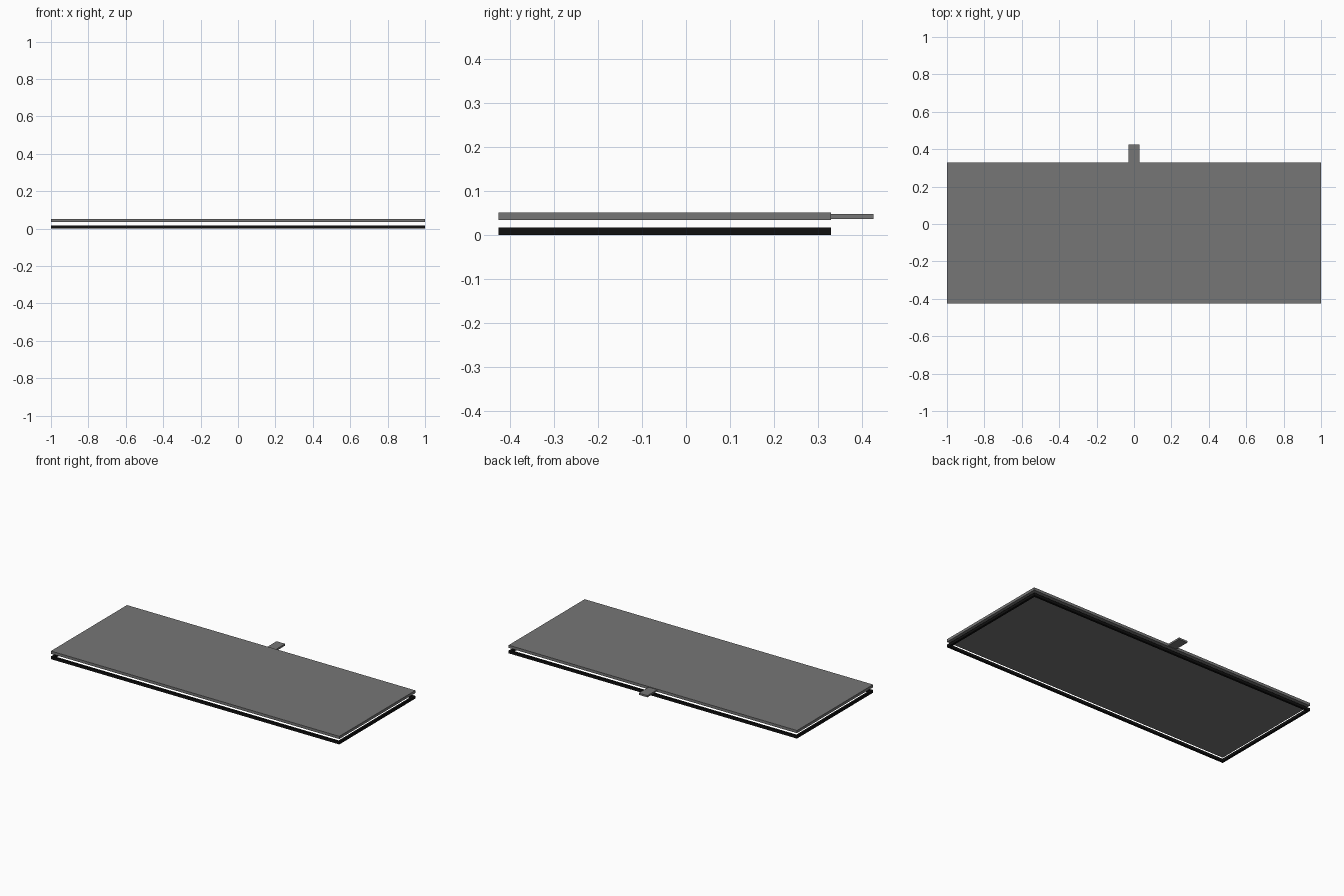
import bpy

if "Cube" in bpy.data.objects:
    bpy.data.objects.remove(bpy.data.objects["Cube"])


def material(name, value):
    m = bpy.data.materials.new(name)
    m.diffuse_color = (value, value, value, 1)
    m.use_nodes = True
    m.node_tree.nodes["Principled BSDF"].inputs["Base Color"].default_value = m.diffuse_color
    return m


def box(name, x, y, z, mat):
    (x0, x1), (y0, y1), (z0, z1) = x, y, z
    bpy.ops.mesh.primitive_cube_add(
        size=1, location=((x0 + x1) / 2, (y0 + y1) / 2, (z0 + z1) / 2))
    ob = bpy.context.object
    ob.name = name
    ob.scale = (x1 - x0, y1 - y0, z1 - z0)
    bpy.ops.object.transform_apply(location=False, rotation=False, scale=True)
    ob.data.materials.append(mat)
    return ob


grey = material("dark_grey", 0.18)
black = material("black", 0.005)

FRONT, BACK, T, BAR = -0.425, 0.329, 0.017, 0.013

# Flat panel with its connector tab at the back
box("panel", (-1, 1), (FRONT, BACK), (0.034, 0.051), grey)
box("connector_tab", (-0.03, 0.03), (BACK - 0.004, 0.425), (0.036, 0.047), grey)

# Thin open border under the panel: long bars, then side bars between them
for name, y in (("front", FRONT), ("back", BACK - BAR)):
    box(f"border_{name}", (-1, 1), (y, y + BAR), (0, T), black)
for name, x in (("left", -1), ("right", 1 - BAR)):
    box(f"border_{name}", (x, x + BAR), (FRONT + BAR, BACK - BAR), (0, T), black)
